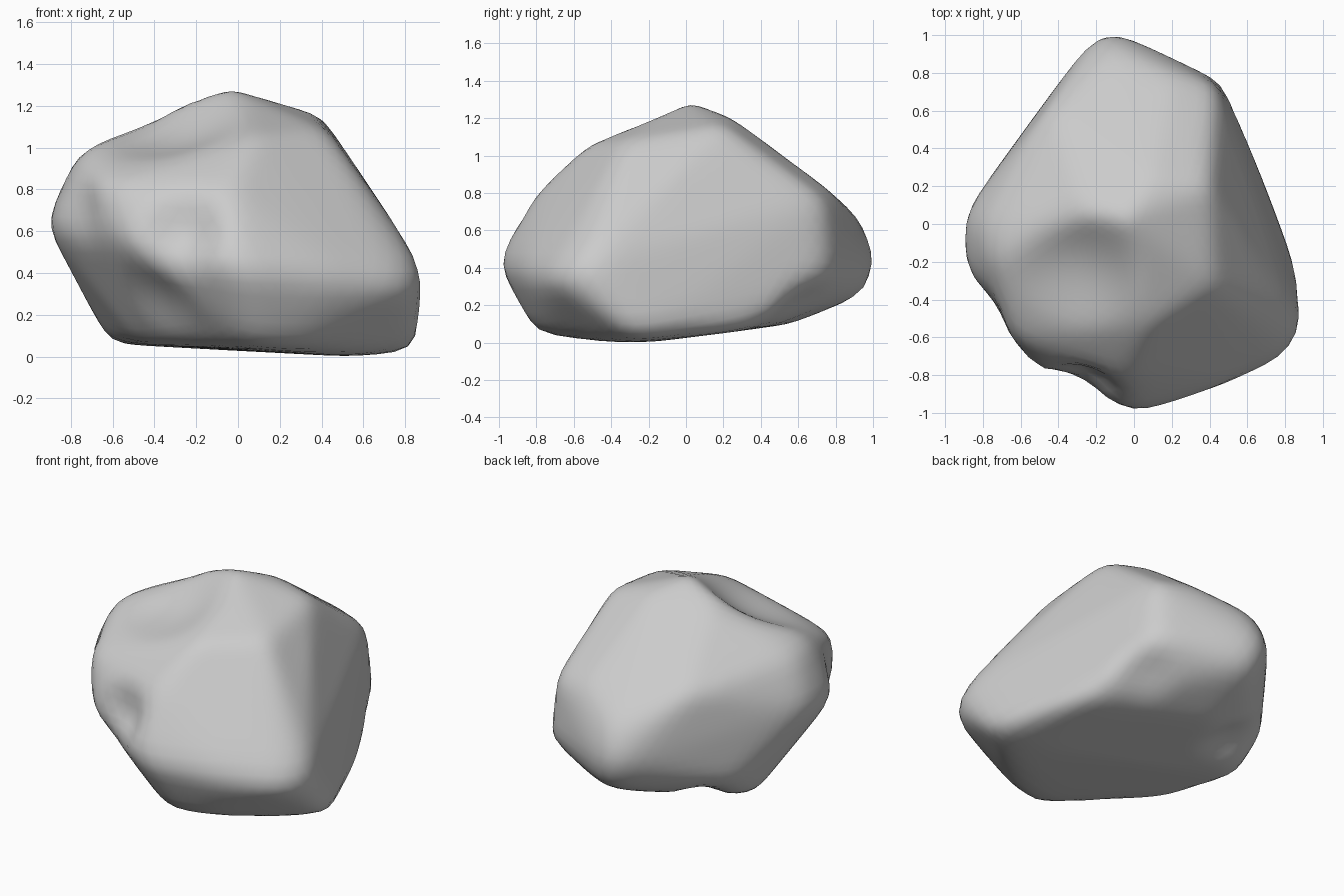
import bpy, bmesh
from mathutils import Vector
from mathutils.bvhtree import BVHTree

if "Cube" in bpy.data.objects:
    bpy.data.objects.remove(bpy.data.objects["Cube"])

stone = bpy.data.materials.new("stone_grey")
stone.use_nodes = True
GREY = (0.6, 0.6, 0.6, 1)
stone.diffuse_color = GREY
stone.node_tree.nodes["Principled BSDF"].inputs["Base Color"].default_value = GREY

# Corners of the main chipped planes
CREST = [(-.05, .03, 1.29), (-.25, .05, 1.24), (.1, .24, 1.21), (.4, .2, 1.16), (.43, -.32, 1.08), (.08, -.54, 1.05)]
RIGHT = [(.9, -.55, .42), (.88, -.25, .02), (.66, .28, .06), (.44, .73, .77), (.47, .76, .37)]
FRONT = [(0, -1.03, .43), (.5, -.88, .38), (.83, -.72, .35), (.25, -.76, .03), (.08, -.82, .05), (-.04, -.8, .81)]
LEFT = [(-.54, -.76, .55), (-.63, -.62, .83), (-.92, -.2, .62), (-.92, .03, .66), (-.76, -.2, .98), (-.79, 0, .94)]
BACK = [(-.2, 1.02, .45), (-.08, 1.02, .45), (-.1, .98, .26), (-.12, .95, .66), (.2, .79, .8), (-.44, .63, .84)]
BASE = [(-.1, .57, .1), (.55, -.5, 0), (.5, -.2, 0), (-.62, .2, .06), (-.63, .43, .24), (-.47, -.28, .06)]

# Hollows: centre, radius, depth
HOLLOWS = [((-.3, -.22, 1.1), .4, .07), ((-.27, -.86, .6), .25, .09),
           ((-.4, -.65, .25), .25, .03), ((-.38, .42, .13), .22, .05),
           ((.4, .6, .2), .22, .03), ((-.78, -.45, .7), .2, .03)]

# Planar core of the rock
hull = bmesh.new()
for p in CREST + RIGHT + FRONT + LEFT + BACK + BASE:
    hull.verts.new(p)
bmesh.ops.convex_hull(hull, input=hull.verts)
core = BVHTree.FromBMesh(hull)
hull.free()

# Wrap an even skin around the core, then wear the edges and hollows
bm = bmesh.new()
bmesh.ops.create_icosphere(bm, subdivisions=5, radius=1)
middle = Vector((0, 0, .55))
for v in bm.verts:
    way = v.co.normalized()
    v.co = core.ray_cast(middle + way * 4, -way)[0]
for step in range(3):
    bmesh.ops.smooth_vert(bm, verts=bm.verts, factor=.5, use_axis_x=True, use_axis_y=True, use_axis_z=True)
bm.normal_update()
for v in bm.verts:
    push = sum(depth * max(0, 1 - ((v.co - Vector(c)).length / r) ** 2) ** 2 for c, r, depth in HOLLOWS)
    v.co -= v.normal * push

for f in bm.faces:
    f.smooth = True
mesh = bpy.data.meshes.new("rock")
bm.to_mesh(mesh)
bm.free()
mesh.materials.append(stone)
rock = bpy.data.objects.new("rock", mesh)
bpy.context.collection.objects.link(rock)
